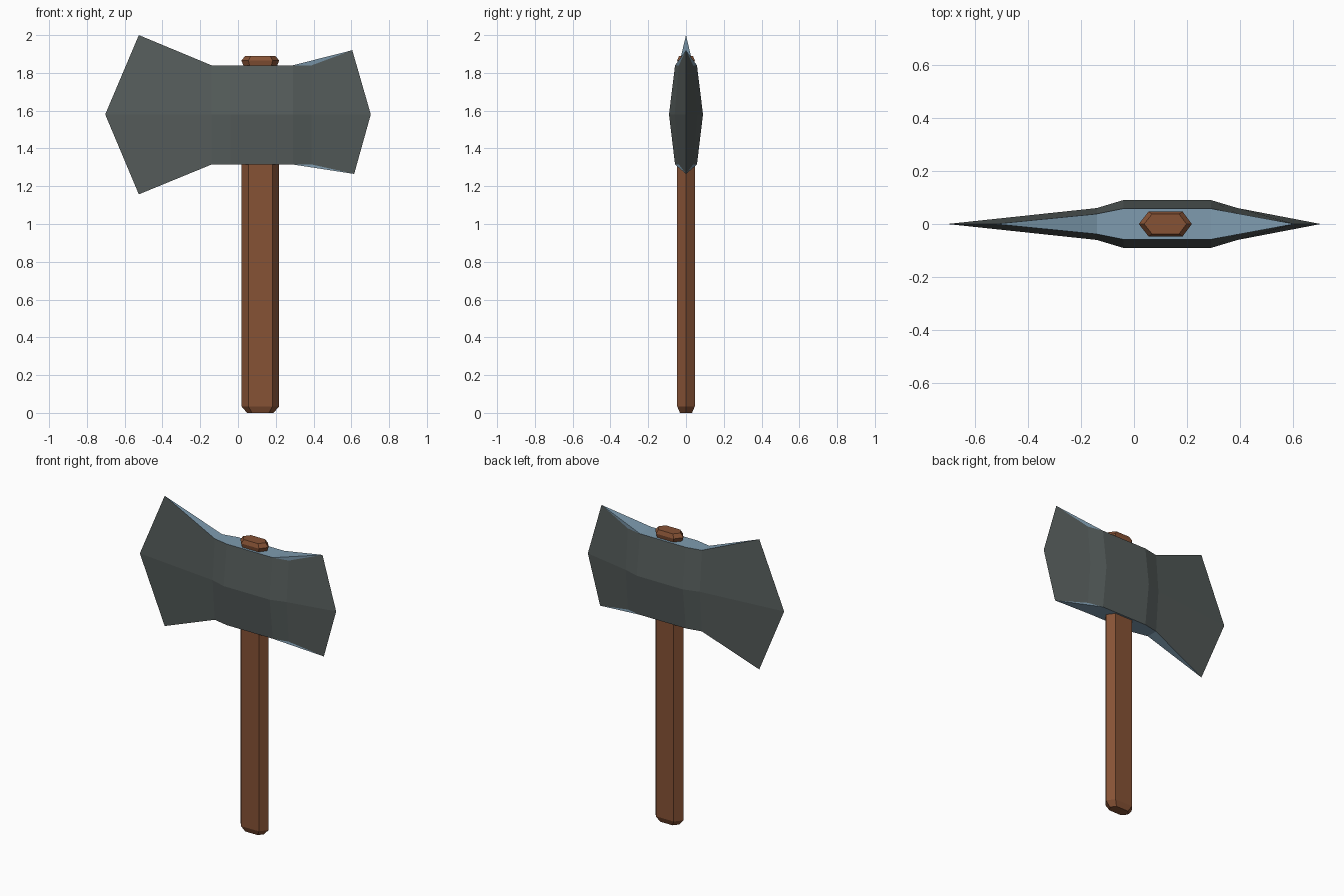
import bpy, bmesh

if "Cube" in bpy.data.objects:
    bpy.data.objects.remove(bpy.data.objects["Cube"])


def material(name, rgb):
    m = bpy.data.materials.new(name)
    m.diffuse_color = (*rgb, 1)
    m.use_nodes = True
    m.node_tree.nodes["Principled BSDF"].inputs["Base Color"].default_value = m.diffuse_color
    return m


STEEL = material("dark steel", (0.092, 0.109, 0.106))
EDGE = material("blue steel rim", (0.21, 0.33, 0.43))
WOOD = material("brown wood", (0.24, 0.085, 0.036))


def finish(name, bm, mats):
    bmesh.ops.remove_doubles(bm, verts=bm.verts, dist=0.0005)
    bmesh.ops.recalc_face_normals(bm, faces=bm.faces)
    me = bpy.data.meshes.new(name)
    bm.to_mesh(me)
    bm.free()
    for m in mats:
        me.materials.append(m)
    ob = bpy.data.objects.new(name, me)
    bpy.context.collection.objects.link(ob)
    return ob


# Double-bladed head: (x, half thickness at middle, half thickness at rim)
STATIONS = [(-0.14, 0.06, 0.038), (-0.04, 0.09, 0.058),
            (0.29, 0.09, 0.058), (0.39, 0.06, 0.038)]
MID, RIM_TOP, RIM_BOTTOM = 1.58, 1.84, 1.315


def build_head():
    bm = bmesh.new()

    def face(points, mat):
        bm.faces.new([bm.verts.new(p) for p in points]).material_index = mat

    left_mid, right_mid = (-0.703, 0, MID), (0.703, 0, MID)
    for s in (-1, 1):
        for rim, left_tip, right_tip in (
                (RIM_TOP, (-0.525, 0, 2.0), (0.605, 0, 1.92)),
                (RIM_BOTTOM, (-0.525, 0, 1.157), (0.615, 0, 1.265))):
            middle = [left_mid] + [(x, s * m, MID) for x, m, r in STATIONS] + [right_mid]
            outer = [left_tip] + [(x, s * r, rim) for x, m, r in STATIONS] + [right_tip]
            centre = [(x, 0, rim) for x, m, r in STATIONS[:3]]
            # dark cheeks
            for i in range(5):
                face((middle[i], middle[i + 1], outer[i + 1], outer[i]), 0)
            # blue rims, with a ridge running out to the right tip
            face((left_tip, centre[0], outer[1]), 1)
            for i in range(2):
                face((centre[i], centre[i + 1], outer[i + 2], outer[i + 1]), 1)
            face((centre[2], right_tip, outer[3]), 1)
            face((outer[3], right_tip, outer[4]), 1)
    return finish("axe_head", bm, [STEEL, EDGE])


# Six-sided wooden handle with chamfered butt and flared top
def build_handle():
    bm = bmesh.new()
    hexagon = [(-0.1, 0), (-0.063, -0.047), (0.065, -0.047),
               (0.1, 0), (0.065, 0.047), (-0.063, 0.047)]
    rings = []
    for z, k in ((0, 0.03), (0.035, 0), (1.80, 0), (1.835, 0.012),
                 (1.865, 0), (1.89, 0.02)):
        rings.append([bm.verts.new((0.118 + x * (1 - k / 0.1),
                                    y * (1 - k * 0.5 / 0.047), z))
                      for x, y in hexagon])
    for a, b in zip(rings, rings[1:]):
        for i in range(6):
            j = (i + 1) % 6
            bm.faces.new((a[i], a[j], b[j], b[i]))
    bm.faces.new(rings[0])
    bm.faces.new(rings[-1])
    return finish("handle", bm, [WOOD])


build_head()
build_handle()
